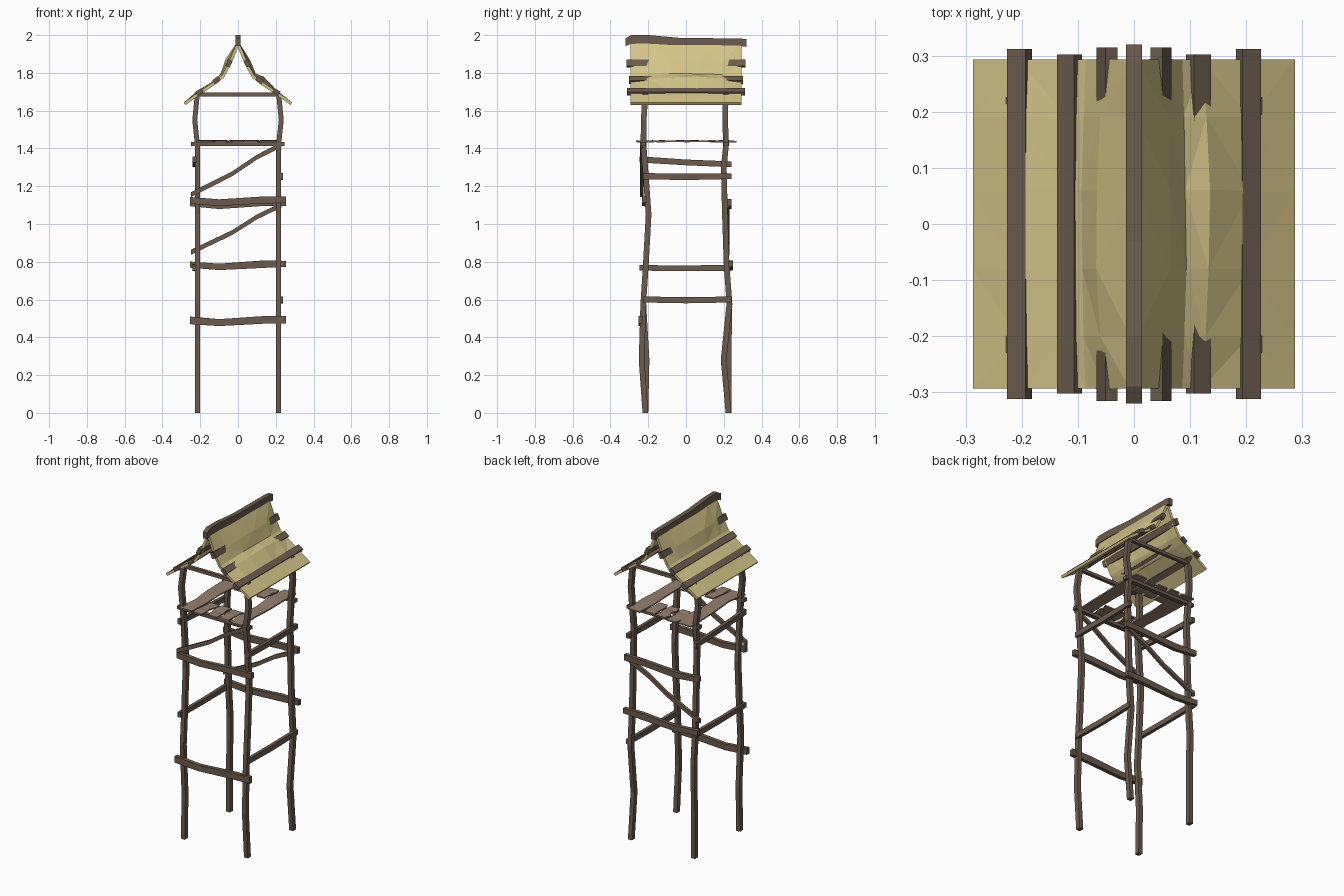
import bpy, bmesh, random
from mathutils import Vector as V

random.seed(4)
cube = bpy.data.objects.get("Cube")
if cube:
    bpy.data.objects.remove(cube)


def material(name, rgb):
    m = bpy.data.materials.new(name)
    m.use_nodes = True
    m.diffuse_color = (*rgb, 1)
    m.node_tree.nodes["Principled BSDF"].inputs["Base Color"].default_value = (*rgb, 1)
    return m


WOOD = material("dark wood", (0.15, 0.105, 0.075))
PLANK = material("pale plank", (0.31, 0.215, 0.155))
THATCH = material("straw thatch", (0.66, 0.55, 0.25))


def finish(name, bm, mat):
    bmesh.ops.recalc_face_normals(bm, faces=bm.faces)
    mesh = bpy.data.meshes.new(name)
    bm.to_mesh(mesh)
    bm.free()
    mesh.materials.append(mat)
    ob = bpy.data.objects.new(name, mesh)
    bpy.context.collection.objects.link(ob)
    return ob


def beam(name, path, a, b, mat=WOOD, wobble=0.0):
    """Four-sided timber along a path; a and b are the half-size vectors of its section."""
    a, b = V(a), V(b)
    bm = bmesh.new()
    rings = []
    for p in path:
        k = 1 + random.uniform(-wobble, wobble)
        rings.append([bm.verts.new(V(p) + k * s * a + t * b)
                      for s, t in ((-1, -1), (1, -1), (1, 1), (-1, 1))])
    for r, q in zip(rings, rings[1:]):
        for i in range(4):
            j = (i + 1) % 4
            bm.faces.new((r[i], r[j], q[j], q[i]))
    bm.faces.new(rings[0])
    bm.faces.new(rings[-1])
    return finish(name, bm, mat)


# Corner posts, bent along y and bowed out under the roof
heights = (0, 0.28, 0.58, 0.78, 1.05, 1.3, 1.42, 1.55, 1.69)
bow = (0, 0, 0, 0, 0, 0, 0, 0.014, 0)
front_y = (-0.215, -0.222, -0.226, -0.213, -0.198, -0.216, -0.225, -0.224, -0.215)
back_y = (0.225, 0.212, 0.23, 0.215, 0.206, 0.2, 0.212, 0.207, 0.21)
for side, sx in (("left", 1), ("right", -1)):
    for end, ys in (("front", front_y), ("back", back_y)):
        path = [V((sx * (0.215 + o), y, z)) for z, y, o in zip(heights, ys, bow)]
        path[1].y -= 0.013 * sx
        beam(f"{end}_{side}_post", path, (0.013, 0, 0), (0, 0.015, 0))

# Sagging cross beams and thin diagonal braces on the front and back
for name, y, z in (("front_low_beam", -0.24, 0.49), ("front_high_beam", -0.222, 1.125),
                   ("back_low_beam", 0.238, 0.785), ("back_high_beam", 0.228, 1.11)):
    beam(name, [(-0.255, y, z), (-0.1, y, z - 0.012), (0.13, y, z + 0.002), (0.255, y, z + 0.004)],
         (0, 0, 0.018), (0, 0.012, 0), wobble=0.15)
for name, y, z, rise in (("front_brace", -0.235, 1.155, 0.265), ("back_brace", 0.222, 0.85, 0.25)):
    beam(name, [(-0.25, y, z), (-0.03, y, z + rise * 0.42), (0.1, y, z + rise * 0.75),
                (0.23, y, z + rise)], (0, 0, 0.013), (0, 0.009, 0))

# Cross beams on the two sides
for name, x, z, drop in (("left_low_beam", 0.228, 0.6, 0), ("left_high_beam", 0.228, 1.253, 0),
                         ("right_low_beam", -0.23, 0.768, 0), ("right_high_beam", -0.23, 1.342, 0.026)):
    beam(name, [(x, -0.245 if x < 0 else -0.228, z), (x, 0, z - drop / 2 - 0.003),
                (x, 0.242, z - drop)], (0, 0, 0.016), (0.01, 0, 0), wobble=0.1)

# Platform joists and roof ties
for end, y in (("front", -0.225), ("back", 0.212)):
    beam(f"{end}_joist", [(-0.248, y, 1.423), (0.246, y, 1.423)], (0, 0, 0.01), (0, 0.014, 0))
    beam(f"{end}_tie", [(-0.215, y, 1.685), (0.215, y, 1.685)], (0, 0, 0.01), (0, 0.01, 0))


# Floor planks: full length at the sides, short ones around the hatch
def plank(name, x, y0, y1, w):
    path = [(x + random.uniform(-0.008, 0.008), y0 + (y1 - y0) * i / 4,
             1.437 + random.uniform(-0.002, 0.003)) for i in range(5)]
    beam(name, path, (w, 0, 0), (0, 0, 0.004), PLANK, 0.15)


plank("right_floor_plank", -0.17, -0.262, 0.262, 0.045)
plank("left_floor_plank", 0.17, -0.255, 0.268, 0.045)
for i, x in enumerate((-0.085, -0.005, 0.075)):
    plank(f"front_floor_plank_{i}", x, -0.265 + 0.012 * i, -0.11, 0.032)
    plank(f"back_floor_plank_{i}", x, 0.11, 0.265 - 0.01 * i, 0.032)

# Thatch: one curved sheet per side that swells over the battens mid-length
profile = [(0.0, 1.955), (0.045, 1.845), (0.08, 1.782), (0.115, 1.752), (0.2, 1.695), (0.282, 1.637)]
swell = {1: (0, 0.024, 0.012, 0.026, 0.004, 0), -1: (0, 0.024, 0.01, 0.004, 0.012, 0)}
stations = (-0.293, -0.2, -0.08, 0.06, 0.19, 0.293)
for side, sx in (("left", 1), ("right", -1)):
    bm = bmesh.new()
    rows = []
    for (x, z), s in zip(profile, swell[sx]):
        row = []
        for y in stations:
            lift = s * (1 - (y / 0.293) ** 2) * random.uniform(0.75, 1.15)
            row.append(bm.verts.new((sx * (x + 0.6 * lift), y, z + 0.8 * lift)))
        rows.append(row)
    for r, q in zip(rows, rows[1:]):
        for i in range(len(r) - 1):
            bm.faces.new((r[i], r[i + 1], q[i + 1], q[i]))
    bmesh.ops.triangulate(bm, faces=bm.faces)
    roof = finish(f"{side}_thatch", bm, THATCH)
    mod = roof.modifiers.new("thickness", "SOLIDIFY")
    mod.thickness = 0.016
    mod.offset = 0

    # Battens lying along the slope
    for name, x, z, run, fall, half in (("upper", 0.048, 1.85, 0.4, 0.9, 0.315),
                                        ("middle", 0.115, 1.762, 0.8, 0.6, 0.302),
                                        ("lower", 0.204, 1.699, 0.87, 0.5, 0.312)):
        along = V((sx * run, 0, -fall)) * 0.019
        out = V((sx * fall, 0, run)) * 0.012
        beam(f"{side}_{name}_batten", [(sx * x, -half, z), (sx * x, half, z)], along, out)

# Ridge beam
beam("ridge_beam", [(0, -0.32, 1.963), (0, -0.29, 1.974), (0, -0.2, 1.975), (0, -0.03, 1.965),
                    (0, 0.29, 1.962), (0, 0.32, 1.958)], (0.014, 0, 0), (0, 0, 0.02))
ridge = bpy.data.objects["ridge_beam"]
for v in ridge.data.vertices:
    if abs(v.co.y + 0.2) < 0.1 and v.co.z > 1.98:
        v.co.z = 2.0
